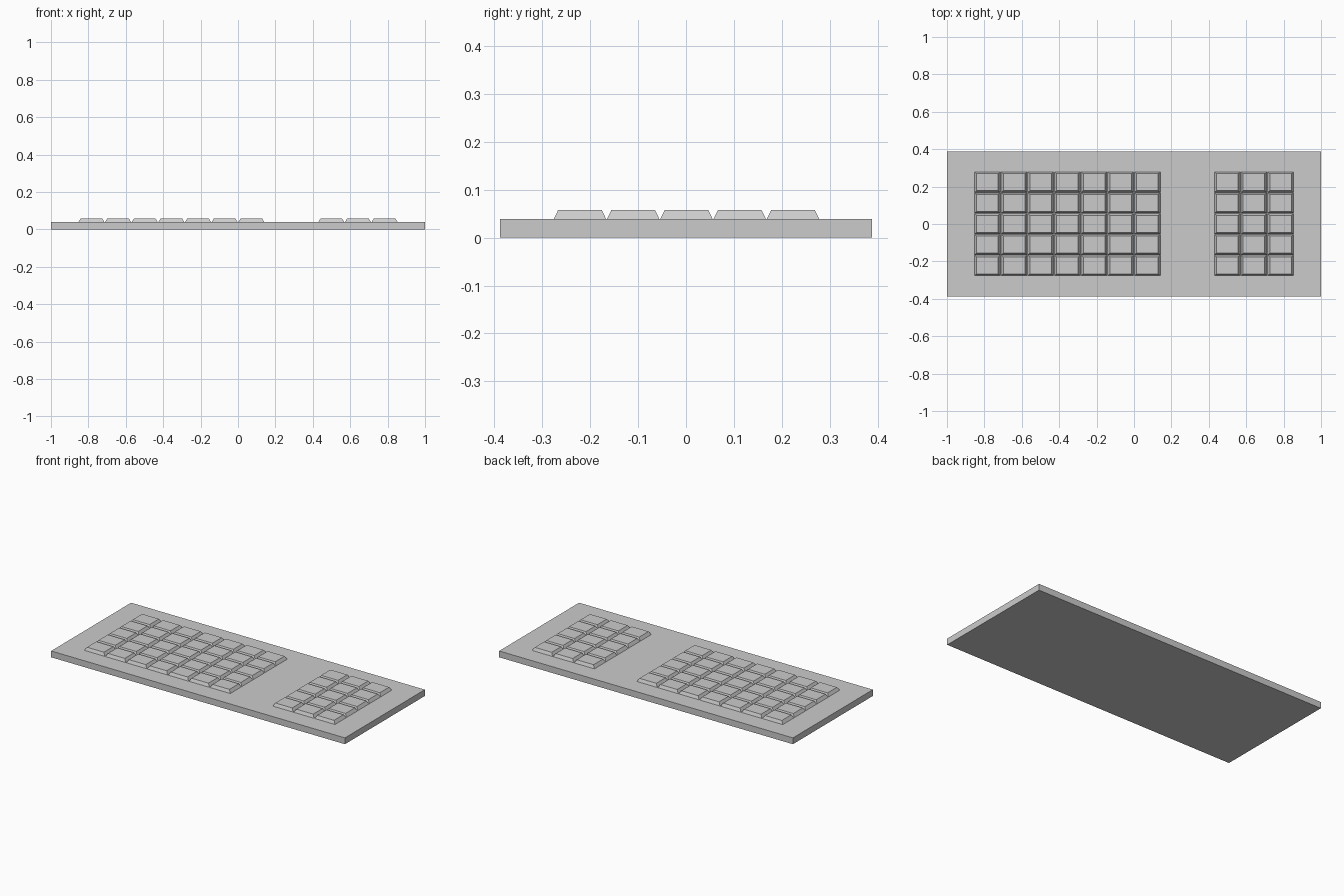
import bpy, bmesh
from mathutils import Matrix

if "Cube" in bpy.data.objects:
    bpy.data.objects.remove(bpy.data.objects["Cube"])

DECK = 0.039           # top of the base plate
KEY_TOP = 0.058        # top of the keys
PITCH_X, PITCH_Y = 0.1425, 0.1112
KEY_W, KEY_D = 0.139, 0.109
BEVEL_X, BEVEL_Y = 0.012, 0.009


def make_object(name, bm):
    mesh = bpy.data.meshes.new(name)
    bm.to_mesh(mesh)
    bm.free()
    obj = bpy.data.objects.new(name, mesh)
    bpy.context.collection.objects.link(obj)
    return obj


def add_box(bm, x, y, z0, z1, w, d):
    mat = Matrix.Translation((x, y, (z0 + z1) / 2)) @ Matrix.Diagonal((w, d, z1 - z0, 1))
    return bmesh.ops.create_cube(bm, size=1, matrix=mat)["verts"]


def add_key(bm, x, y):
    # Keycap: a box whose top is drawn in on all four sides
    for v in add_box(bm, x, y, DECK, KEY_TOP, KEY_W, KEY_D):
        if v.co.z > (DECK + KEY_TOP) / 2:
            v.co.x += BEVEL_X if v.co.x < x else -BEVEL_X
            v.co.y += BEVEL_Y if v.co.y < y else -BEVEL_Y


def key_block(name, columns):
    bm = bmesh.new()
    for c in columns:
        for r in range(5):
            add_key(bm, (c - 5.5) * PITCH_X, (r - 2) * PITCH_Y + 0.001)
    return make_object(name, bm)


# Base plate
bm = bmesh.new()
add_box(bm, 0, 0, 0, DECK, 2.0, 0.777)
make_object("base_plate", bm)

# Two key blocks on one twelve-column grid, with two columns left empty
key_block("main_keys", range(7))
key_block("side_keys", range(9, 12))
